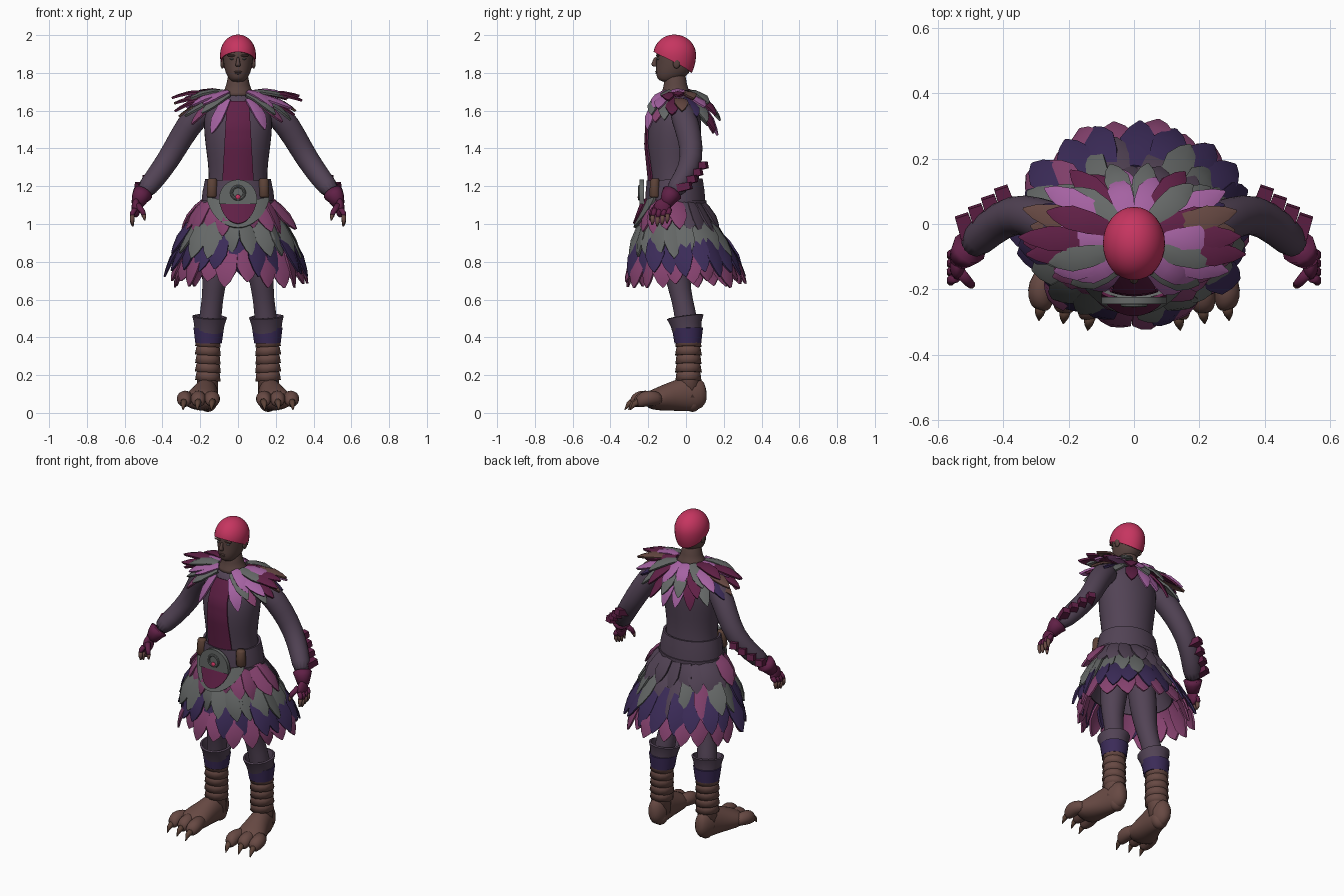
import bpy, bmesh, random
from math import sin, cos, pi, sqrt, radians
from mathutils import Vector as V

random.seed(4)
if "Cube" in bpy.data.objects:
    bpy.data.objects.remove(bpy.data.objects["Cube"])

# Palette
HEX = dict(skin="5a4440", hair="c63560", cloth="524355", lilac="a562a2", wine="602046",
           grey="656867", indigo="3b2b58", mauve="86426f", brown="674943", leather="5c4237")
MATS = {}
for key, code in HEX.items():
    rgb = [((int(code[i:i + 2], 16) / 255 + .055) / 1.055) ** 2.4 for i in (0, 2, 4)]
    m = bpy.data.materials.new(key)
    m.use_nodes = True
    m.diffuse_color = (*rgb, 1)
    bsdf = next(n for n in m.node_tree.nodes if n.type == "BSDF_PRINCIPLED")
    bsdf.inputs["Base Color"].default_value = (*rgb, 1)
    bsdf.inputs["Roughness"].default_value = .7
    MATS[key] = m


def finish(name, bm, mats, mirror=False, subsurf=0, thick=0, smooth=True):
    bmesh.ops.recalc_face_normals(bm, faces=bm.faces)
    for f in bm.faces:
        f.smooth = smooth
    me = bpy.data.meshes.new(name)
    bm.to_mesh(me)
    bm.free()
    for k in mats:
        me.materials.append(MATS[k])
    ob = bpy.data.objects.new(name, me)
    bpy.context.collection.objects.link(ob)
    if mirror:
        ob.modifiers.new("Mirror", "MIRROR").use_mirror_merge = False
    if thick:
        so = ob.modifiers.new("Solidify", "SOLIDIFY")
        so.thickness, so.offset = thick, 0
        ob.modifiers.new("Split", "EDGE_SPLIT").split_angle = radians(45)
    if subsurf:
        s = ob.modifiers.new("Subdivision", "SUBSURF")
        s.levels = s.render_levels = subsurf


def loft(name, secs, mat, n=16, flat=True, caps=True, bm=None, **kw):
    """Skin elliptical sections (x, y, z, r1, r2) strung along a path."""
    own = bm is None
    bm = bm or bmesh.new()
    pts = [V(s[:3]) for s in secs]
    whole = (pts[-1] - pts[0]).normalized()
    ref = V((0, 1, 0)) if abs(whole.z) > .6 else V((0, 0, 1))
    rings = []
    for i, s in enumerate(secs):
        t = whole if flat else (pts[min(i + 1, len(pts) - 1)] - pts[max(i - 1, 0)]).normalized()
        a = ref.cross(t).normalized()
        b = t.cross(a)
        rings.append([bm.verts.new(pts[i] + a * s[3] * cos(2 * pi * (k + .5) / n)
                                   + b * s[-1] * sin(2 * pi * (k + .5) / n)) for k in range(n)])
    for r, q in zip(rings, rings[1:]):
        for k in range(n):
            bm.faces.new((r[k], r[(k + 1) % n], q[(k + 1) % n], q[k]))
    if caps:
        bm.faces.new(rings[0])
        bm.faces.new(rings[-1])
    if own:
        finish(name, bm, [mat], **kw)


def sheet(name, f, nu, nv, mat, **kw):
    """Surface from a function of u and v, both in 0..1."""
    bm = bmesh.new()
    g = [[bm.verts.new(f(u / nu, v / nv)) for v in range(nv + 1)] for u in range(nu + 1)]
    for u in range(nu):
        for v in range(nv):
            bm.faces.new((g[u][v], g[u + 1][v], g[u + 1][v + 1], g[u][v + 1]))
    bmesh.ops.remove_doubles(bm, verts=bm.verts, dist=1e-5)
    finish(name, bm, [mat], **kw)


def ball(name, c, r, mat, **kw):
    bm = bmesh.new()
    bmesh.ops.create_uvsphere(bm, u_segments=16, v_segments=10, radius=1)
    for v in bm.verts:
        v.co = V(c) + V((v.co.x * r[0], v.co.y * r[1], v.co.z * r[2]))
    finish(name, bm, [mat], **kw)


def feather(bm, base, tip, out, w, bow, mi):
    d = tip - base
    side = d.cross(out).normalized()
    nrm = side.cross(d).normalized()
    rows = []
    for t, k in ((0, .6), (.3, .92), (.62, 1), (.86, .55), (1, .05)):
        c = base + d * t + nrm * bow * sin(pi * t)
        rows.append([bm.verts.new(c + side * w * k * j + nrm * w * k * .22 * (1 - abs(j))) for j in (-1, 0, 1)])
    for r, q in zip(rows, rows[1:]):
        for j in (0, 1):
            bm.faces.new((r[j], r[j + 1], q[j + 1], q[j])).material_index = mi


def ell(a, rx, ry, cy, z):
    return V((rx * sin(a), cy - ry * cos(a), z))


# Torso
TORSO = [(1.0, -.05, .165, .125), (1.12, -.055, .17, .13), (1.22, -.06, .155, .13), (1.32, -.065, .16, .135),
         (1.42, -.065, .175, .145), (1.52, -.06, .185, .145), (1.6, -.05, .18, .125),
         (1.66, -.045, .13, .1), (1.7, -.05, .075, .07)]
loft("torso", [(0, cy, z, rx, ry) for z, cy, rx, ry in TORSO], "cloth", 20, subsurf=1)


def chest(x, z):
    for a, b in zip(TORSO, TORSO[1:]):
        if a[0] <= z <= b[0]:
            k = (z - a[0]) / (b[0] - a[0])
            cy, rx, ry = (a[i] + (b[i] - a[i]) * k for i in (1, 2, 3))
            return cy - ry * sqrt(max(0, 1 - (x / rx) ** 2))


def panel(u, v):
    z = 1.2 + .45 * v
    x = (u * 2 - 1) * (.083 - .025 * v)
    return V((x, chest(x, z) - .007, z))


sheet("chest_panel", panel, 8, 14, "wine", thick=.009)

# Head and face
HEAD = [(1.752, -.118, .026, .027), (1.765, -.108, .044, .05), (1.79, -.087, .062, .077), (1.82, -.07, .073, .092),
        (1.86, -.063, .08, .1), (1.9, -.062, .083, .102), (1.935, -.06, .072, .09), (1.96, -.06, .05, .06),
        (1.975, -.06, .03, .035)]
loft("head", [(0, cy, z, rx, ry) for z, cy, rx, ry in HEAD], "skin", subsurf=1)
loft("neck", [(0, -.055, 1.67, .1, .092), (0, -.055, 1.7, .083, .078), (0, -.056, 1.73, .06, .06),
              (0, -.06, 1.82, .055, .06)], "skin", subsurf=1)
loft("nose", [(0, -.16, 1.885, .008, .008), (0, -.167, 1.86, .009, .011), (0, -.171, 1.842, .016, .018),
              (0, -.162, 1.832, .012, .01)], "skin", 10, subsurf=1)
ball("upper_lip", (0, -.156, 1.806), (.02, .008, .005), "skin")
ball("lower_lip", (0, -.153, 1.797), (.018, .008, .005), "skin")
ball("brow", (.034, -.149, 1.892), (.026, .01, .006), "skin", mirror=True)
ball("eye", (.033, -.147, 1.874), (.011, .01, .005), "grey", mirror=True)
ball("ear", (.083, -.05, 1.853), (.011, .02, .03), "skin", mirror=True)


def scalp(u, v):
    a = 2 * pi * u
    low = -.37 + .52 * cos(a)
    c = 1 - (1 - low) * v ** 1.6
    r = sqrt(1 - c * c) if c > 0 else 1 - .25 * c * c
    return ell(a, .092 * r, .11 * r, -.06, 1.895 + .105 * c)


sheet("hair", scalp, 32, 14, "hair", thick=.006)

# Arms, gloves and forearm fins
loft("arm", [(.14, -.035, 1.62, .06), (.23, -.01, 1.57, .073), (.3, .02, 1.46, .066), (.365, .035, 1.345, .062),
             (.44, -.01, 1.24, .058), (.51, -.08, 1.155, .052)], "cloth", 14, flat=False, mirror=True, subsurf=1)
loft("glove_cuff", [(.503, -.073, 1.164, .055), (.518, -.09, 1.14, .046), (.533, -.108, 1.105, .033)], "wine", 12,
     flat=False, mirror=True)
ball("palm", (.54, -.125, 1.085), (.024, .045, .05), "wine", mirror=True)
hand, tips = bmesh.new(), bmesh.new()
for i in range(4):
    y = -.165 + .026 * i
    end = .988 + .008 * abs(i - 1)
    loft("", [(.545, y, 1.08, .015), (.56, y - .006, 1.055, .014), (.56, y - .011, end + .045, .012)], "", 8, bm=hand)
    loft("", [(.56, y - .011, end + .05, .0128), (.56, y - .012, end + .02, .0115), (.557, y - .014, end, .005)],
         "", 8, bm=tips)
loft("", [(.53, -.15, 1.1, .018), (.505, -.178, 1.065, .015), (.498, -.185, 1.045, .013)], "", 8, bm=hand)
loft("", [(.498, -.185, 1.048, .013), (.494, -.19, 1.02, .005)], "", 8, bm=tips)
finish("fingers", hand, ["wine"], mirror=True)
finish("fingertips", tips, ["brown"], mirror=True)
fins = bmesh.new()
for i in range(4):
    p = V((.385, .045, 1.3)).lerp(V((.505, -.04, 1.19)), i / 3)
    loft("", [(*p, .035, .03), (*(p + V((.022, .066, .014))), .03, .026)], "", 4, bm=fins)
finish("forearm_fins", fins, ["wine"], mirror=True, smooth=False)

# Legs, boots and clawed feet
loft("leg", [(.085, -.045, 1.02, .085), (.11, -.05, .85, .085), (.125, -.045, .7, .066), (.135, -.02, .6, .056),
             (.15, .005, .48, .062), (.155, .01, .38, .06)], "cloth", 14, mirror=True, subsurf=1)
loft("boot_cuff", [(.155, .008, .42, .069), (.152, 0, .47, .076), (.15, -.004, .51, .087, .092)], "cloth", 18,
     caps=False, mirror=True, thick=.012)
loft("boot_cuff_trim", [(.156, .01, .37, .066), (.155, .008, .45, .077)], "indigo", 18, caps=False, mirror=True,
     thick=.01)
loft("boot_shaft", [(.165, .02, .08, .06), (.16, .015, .2, .056), (.156, .012, .4, .06)], "brown", 14, mirror=True)
bands = bmesh.new()
for i in range(5):
    z = .17 + .045 * i
    loft("", [(.16, .013, z, .069 + .002 * (i % 2)), (.158, .013, z + .04, .064), (.157, .013, z + .052, .055)],
         "", 14, bm=bands)
finish("boot_bands", bands, ["brown"], mirror=True)
loft("foot", [(.16, .108, .125, .025, .045), (.16, .075, .102, .052, .085), (.165, .01, .1, .062, .095),
              (.18, -.07, .088, .072, .08), (.2, -.16, .07, .098, .06), (.212, -.22, .062, .088, .04)], "brown", 16,
     mirror=True, subsurf=1)
ball("heel", (.16, .035, .06), (.05, .045, .055), "brown", mirror=True)
for label, x, y in (("inner", .135, -.03), ("middle", .21, -.01), ("outer", .285, 0)):
    loft(label + "_toe", [(.2 + (x - .2) * .6, -.12, .075, .035), (x, -.19 + y, .08, .044), (x, -.235 + y, .07, .042),
                          (x + .003, -.265 + y, .055, .026)], "brown", 12, mirror=True, subsurf=1)
    loft(label + "_claw", [(x, -.25 + y, .06, .02), (x + .004, -.275 + y, .045, .014), (x + .006, -.295 + y, .015, .002)],
         "leather", 8, flat=False, mirror=True)

# Belt, pouches, buckle and apron
loft("belt", [(0, -.055, 1.11, .188, .152), (0, -.058, 1.17, .182, .15), (0, -.06, 1.235, .168, .142)], "cloth", 28,
     caps=False, thick=.014)
loft("belt_edge", [(0, -.055, 1.105, .193, .157), (0, -.055, 1.125, .193, .157)], "cloth", 28, caps=False, thick=.014)
loft("pouch", [(.138, -.165, 1.14, .026, .024), (.138, -.167, 1.15, .03, .03), (.136, -.165, 1.23, .028, .026),
               (.136, -.163, 1.24, .022, .02)], "leather", 8, mirror=True)


def bib(half, drop, lift):
    def f(u, v):
        x = (u * 2 - 1) * half
        z = 1.12 + .15 * x * x / half - v * drop * sqrt(max(.03, 1 - (x / half) ** 2))
        return V((x, -.222 - lift - .36 * (1.12 - z) + 2 * x * x, z))
    return f


sheet("apron_border", bib(.16, .14, 0), 20, 6, "grey", thick=.014)
sheet("apron", bib(.098, .118, .013), 14, 6, "wine", thick=.009)


def dome(u, v):
    return V((-.1 * cos(pi * u), -.234, 1.105 + v * (.03 + .1 * sin(pi * u))))


sheet("buckle", dome, 20, 3, "grey", thick=.022)
bpy.ops.mesh.primitive_torus_add(major_radius=.034, minor_radius=.008, major_segments=20, minor_segments=8,
                                 location=(0, -.246, 1.165), rotation=(pi / 2, 0, 0))
bpy.context.object.name = "buckle_ring"
bpy.context.object.data.materials.append(MATS["grey"])
ball("buckle_gem", (0, -.247, 1.142), (.014, .009, .014), "hair")

# Feathered skirt over a hollow lining
sheet("skirt_lining", lambda u, v: ell(2 * pi * u, .16 + .1 * v, .12 + .09 * v, -.06 + .03 * v, 1.12 - .26 * v),
      32, 4, "cloth", thick=.008)
ROWS = [("top", 1.13, .955, (.175, .135, -.06), (.3, .215, -.04), "mauve"),
        ("second", 1.04, .835, (.215, .165, -.05), (.345, .265, -.015), "grey"),
        ("third", .96, .74, (.25, .2, -.03), (.365, .29, 0), "indigo"),
        ("bottom", .88, .675, (.27, .22, -.02), (.345, .3, 0), "mauve")]
KINDS = ["mauve", "grey", "indigo", "cloth", "wine"]
for r, (label, z0, z1, b, t, col) in enumerate(ROWS):
    bm = bmesh.new()
    for i in range(20):
        a = 2 * pi * (i + .5 * (r % 2)) / 20
        pick = col
        if cos(a) < (-.2, -.9, -2, -2)[r]:
            pick = "cloth"
        elif -.75 < cos(a) < .3 and random.random() < .25:
            pick = random.choice(["mauve", "grey", "indigo", "wine"])
        grow = random.uniform(.93, 1.08)
        tip = ell(a + random.uniform(-.06, .06), t[0] * grow, t[1] * grow, t[2], z1 + random.uniform(-.02, .025))
        tilt = a + random.uniform(-.3, .3)
        feather(bm, ell(a, *b, z0), tip, V((sin(tilt), -cos(tilt), .3)), .047 + .003 * r, .004 + .009 * (i % 2),
                KINDS.index(pick))
    finish(label + "_skirt_feathers", bm, KINDS, thick=.011)

# Feathered collar, open at the throat, colours matching on both sides
SHADES = ["lilac", "grey", "wine", "brown", "mauve", "indigo"]
LAYERS = [("lower", 20, .12, .1, 1.66, .325, (.17, .205), 1.465, .12, .036,
           ["lilac", "lilac", "mauve", "grey", "wine", "brown", "indigo", "grey", "wine", "lilac"]),
          ("middle", 18, .1, .09, 1.685, .345, (.165, .23), 1.54, .125, .037,
           ["grey", "grey", "lilac", "wine", "wine", "brown", "lilac", "wine", "grey"]),
          ("upper", 14, .085, .08, 1.7, .285, (.155, .19), 1.595, .085, .036,
           ["grey", "lilac", "grey", "lilac", "wine", "grey", "lilac"])]
for label, n, bx, by, bz, tx, ty, tz, rise, w, order in LAYERS:
    bm = bmesh.new()
    for i in range(n):
        a = 2 * pi * (i + .5) / n
        if cos(a) > .93:
            continue
        grow = random.uniform(.93, 1.05)
        tip = ell(a + random.uniform(-.06, .06), tx * grow, ty[cos(a) < 0] * grow, -.04,
                  tz + rise * sin(a) ** 2 + random.uniform(-.015, .015))
        feather(bm, ell(a, bx, by, -.05, bz), tip, V((sin(a) * .6, -cos(a) * .6, 1)), w, .01 + .009 * (i % 2),
                SHADES.index(order[min(i, n - 1 - i)]))
    finish(label + "_collar_feathers", bm, SHADES, thick=.012)
